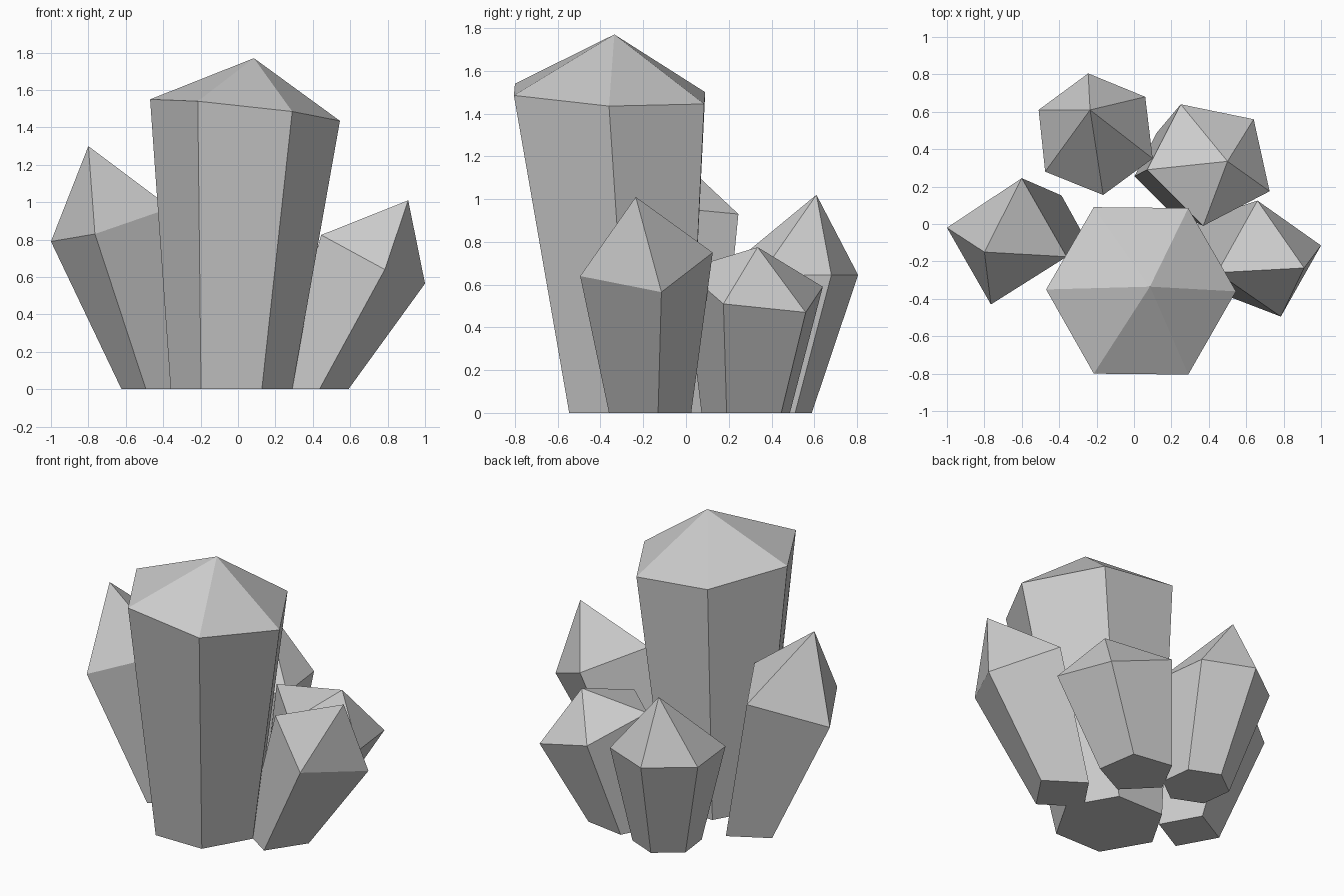
import bpy, bmesh
from math import cos, sin, radians

# One plain stone colour for the whole cluster
stone = bpy.data.materials.new("grey_crystal")
stone.diffuse_color = (0.6, 0.6, 0.6, 1)


def crystal(name, centre, radius, start, shoulder, apex):
    """Regular base polygon on the ground, flaring to a tilted shoulder, closed by a point."""
    n = len(shoulder)
    bm = bmesh.new()
    base = []
    for i in range(n):
        a = radians(start + 360 * i / n)
        base.append(bm.verts.new((centre[0] + radius * cos(a),
                                  centre[1] + radius * sin(a), 0)))
    ring = [bm.verts.new(p) for p in shoulder]
    tip = bm.verts.new(apex)
    bm.faces.new(base[::-1])
    for i in range(n):
        j = (i + 1) % n
        bm.faces.new((base[i], base[j], ring[j], ring[i]))
        bm.faces.new((ring[i], ring[j], tip))
    bmesh.ops.recalc_face_normals(bm, faces=bm.faces)
    mesh = bpy.data.meshes.new(name)
    bm.to_mesh(mesh)
    bm.free()
    mesh.materials.append(stone)
    bpy.context.collection.objects.link(bpy.data.objects.new(name, mesh))


# Tall six-sided crystal in front
crystal("main_crystal", (-0.035, -0.265), 0.325, 0,
        [(0.545, -0.36, 1.435), (0.29, 0.085, 1.445), (-0.215, 0.09, 1.50),
         (-0.47, -0.35, 1.55), (-0.215, -0.80, 1.54), (0.29, -0.805, 1.485)],
        (0.085, -0.335, 1.77))

# Four-sided crystals leaning out to either side
crystal("left_crystal", (-0.44, -0.03), 0.19, 164,
        [(-1.0, -0.02, 0.79), (-0.765, -0.43, 0.83),
         (-0.36, -0.175, 0.97), (-0.60, 0.245, 0.93)],
        (-0.80, -0.15, 1.30))
crystal("right_crystal", (0.398, -0.168), 0.196, 11,
        [(1.0, -0.115, 0.565), (0.66, 0.125, 0.75),
         (0.445, -0.26, 0.825), (0.785, -0.495, 0.64)],
        (0.91, -0.235, 1.01))

# Five-sided crystal at the back right
crystal("back_right_crystal", (0.22, 0.29), 0.22, 45,
        [(0.64, 0.56, 0.47), (0.25, 0.64, 0.59), (0.07, 0.29, 0.715),
         (0.37, -0.01, 0.67), (0.725, 0.175, 0.51)],
        (0.50, 0.335, 0.775))

# Six-sided crystal at the back left
crystal("back_left_crystal", (-0.14, 0.39), 0.20, 37,
        [(0.06, 0.68, 0.645), (-0.245, 0.805, 0.645), (-0.51, 0.61, 0.645),
         (-0.475, 0.28, 0.645), (-0.165, 0.155, 0.645), (0.10, 0.35, 0.645)],
        (-0.235, 0.61, 1.02))
